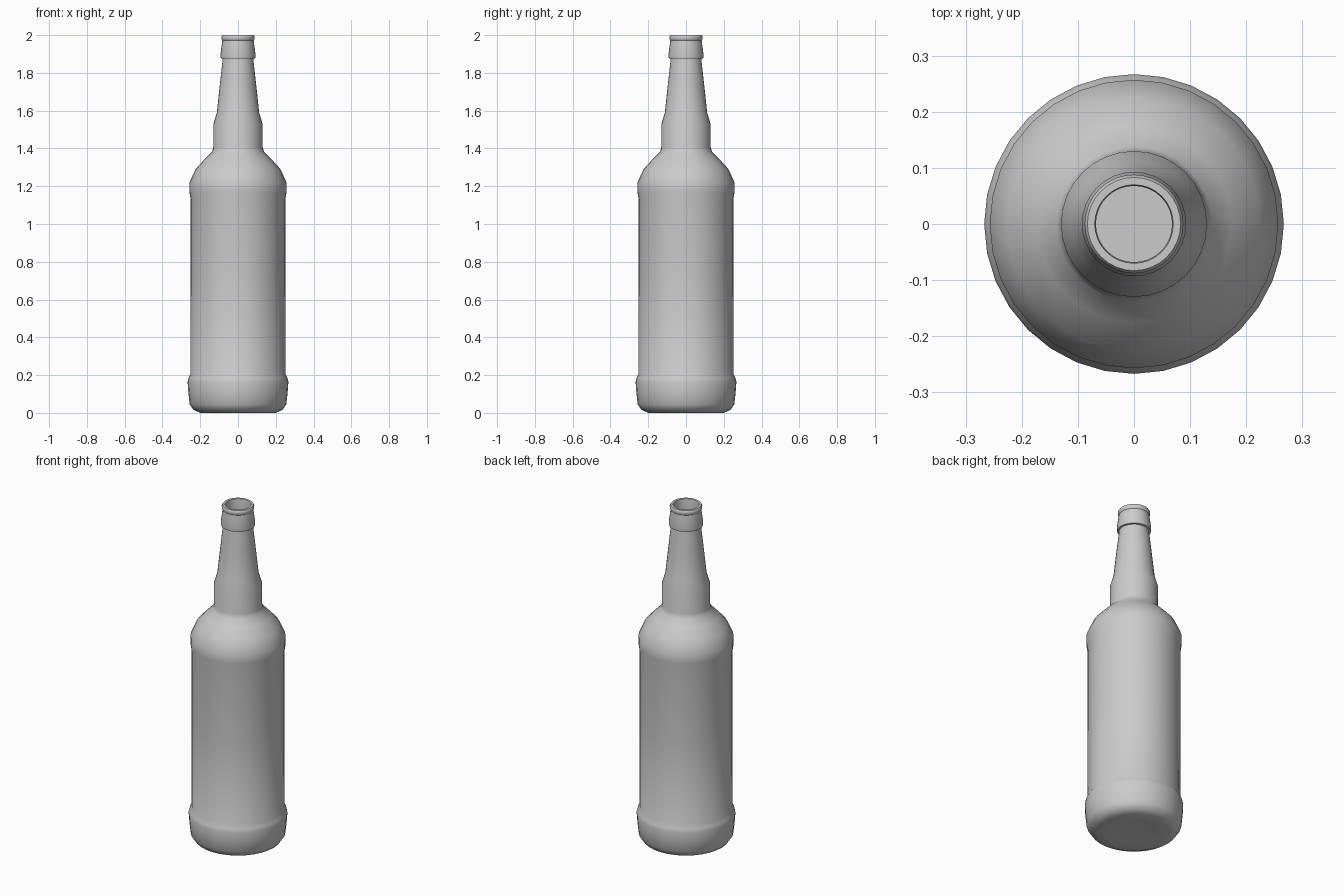
import bpy
import bmesh
import math

if "Cube" in bpy.data.objects:
    bpy.data.objects.remove(bpy.data.objects["Cube"])

SIDES = 32


def lathe(name, profile, sides=SIDES, angle=40):
    """Revolve a (radius, height) profile about z; radius 0 closes to a pole."""
    bm = bmesh.new()
    rings = []
    for r, z in profile:
        if r == 0:
            rings.append([bm.verts.new((0, 0, z))] * sides)
        else:
            rings.append([bm.verts.new((r * math.cos(2 * math.pi * i / sides),
                                        r * math.sin(2 * math.pi * i / sides), z))
                          for i in range(sides)])
    for low, high in zip(rings, rings[1:]):
        for i in range(sides):
            j = (i + 1) % sides
            corners = list(dict.fromkeys((low[i], low[j], high[j], high[i])))
            bm.faces.new(corners)
    bmesh.ops.recalc_face_normals(bm, faces=bm.faces)
    mesh = bpy.data.meshes.new(name)
    bm.to_mesh(mesh)
    bm.free()
    obj = bpy.data.objects.new(name, mesh)
    bpy.context.collection.objects.link(obj)
    bpy.context.view_layer.objects.active = obj
    obj.select_set(True)
    bpy.ops.object.shade_smooth_by_angle(angle=math.radians(angle))
    obj.select_set(False)
    return obj


# Outer wall: base, heel bulge, body, shoulder, neck
outer = [(0, 0.012), (0.12, 0.008), (0.20, 0.0), (0.236, 0.016), (0.256, 0.046),
         (0.263, 0.11), (0.267, 0.165), (0.262, 0.185), (0.252, 0.205),
         (0.251, 0.70), (0.251, 1.13), (0.257, 1.17), (0.257, 1.22),
         (0.225, 1.29), (0.175, 1.345), (0.138, 1.382), (0.131, 1.405),
         (0.130, 1.53), (0.112, 1.59), (0.096, 1.74), (0.081, 1.875)]

# Finish: crown collar and rounded lip
finish = [(0.091, 1.877), (0.093, 1.895), (0.083, 1.972), (0.087, 1.978),
          (0.088, 1.992), (0.083, 2.0), (0.070, 2.0)]

# Inner wall back down to the bottle floor
inner = [(0.068, 1.985), (0.068, 1.87), (0.096, 1.59), (0.114, 1.53),
         (0.115, 1.40), (0.16, 1.33), (0.21, 1.27), (0.236, 1.21),
         (0.236, 0.08), (0.20, 0.035), (0, 0.035)]

lathe("bottle", outer + finish + inner)
